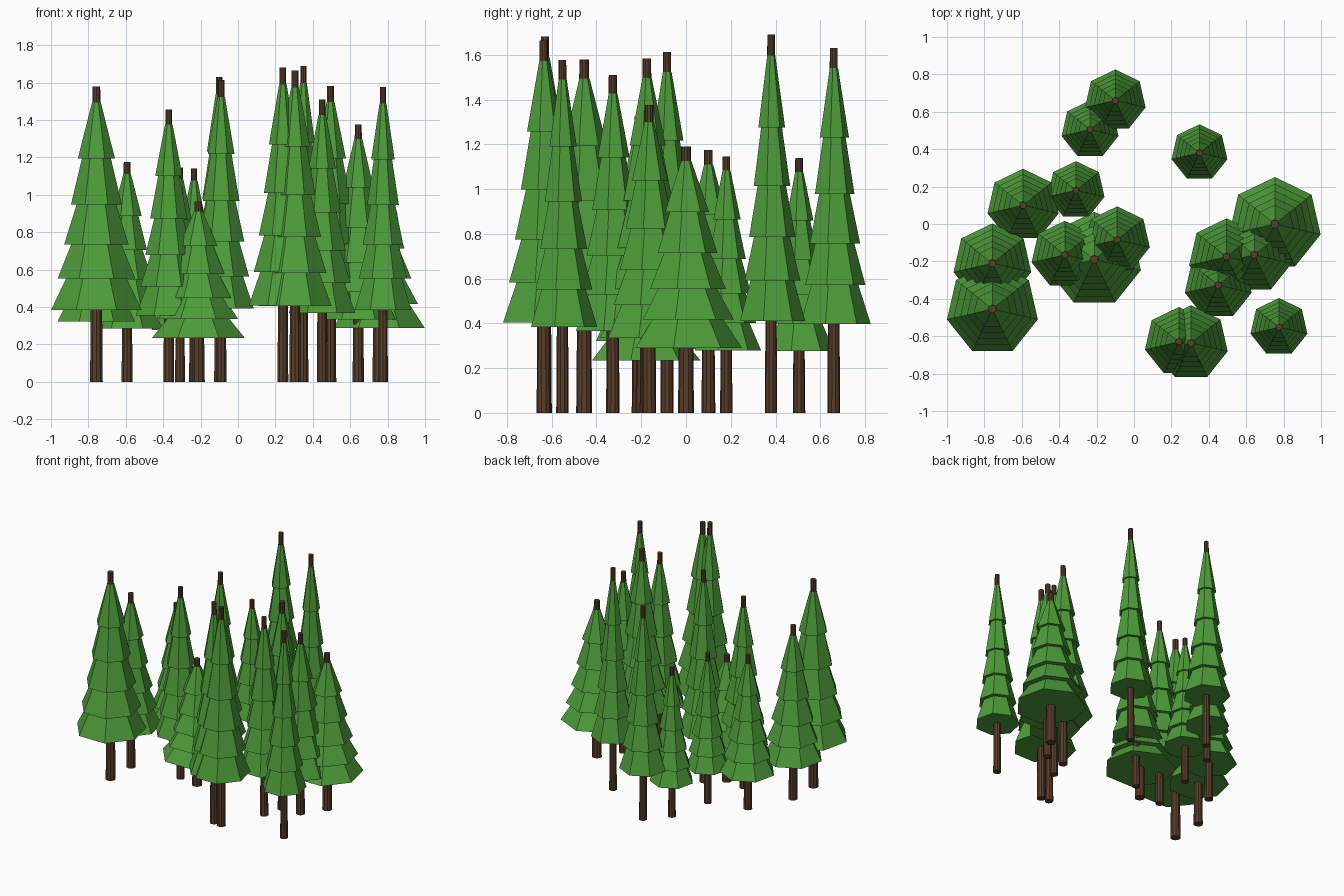
import bpy, math

if "Cube" in bpy.data.objects:
    bpy.data.objects.remove(bpy.data.objects["Cube"])

# x, y, height, foliage radius of every tree
TREES = [
    (-0.10, 0.66, 1.63, 0.166), (-0.235, 0.505, 1.14, 0.156), (0.35, 0.38, 1.69, 0.153),
    (-0.31, 0.18, 1.145, 0.156), (-0.593, 0.10, 1.175, 0.195), (-0.757, -0.21, 1.325, 0.213),
    (-0.757, -0.455, 1.58, 0.249), (-0.37, -0.165, 1.457, 0.182), (-0.09, -0.085, 1.613, 0.179),
    (-0.212, -0.19, 0.963, 0.255), (0.753, 0.0, 1.19, 0.251), (0.495, -0.175, 1.583, 0.205),
    (0.643, -0.165, 1.375, 0.205), (0.45, -0.327, 1.51, 0.183), (0.775, -0.552, 1.576, 0.156),
    (0.24, -0.63, 1.682, 0.186), (0.305, -0.636, 1.665, 0.201),
]

# Tiers from top to bottom: lower edge height and radius as fractions of the tree
TIERS = [(0.755, 0.41), (0.60, 0.56), (0.465, 0.71), (0.35, 0.855), (0.243, 1.0)]


def material(name, color):
    mat = bpy.data.materials.new(name)
    mat.diffuse_color = (*color, 1)
    mat.use_nodes = True
    mat.node_tree.nodes["Principled BSDF"].inputs["Base Color"].default_value = mat.diffuse_color
    return mat


GREEN = material("needle_green", (0.075, 0.335, 0.042))
BROWN = material("bark_brown", (0.098, 0.047, 0.022))


def lathe(name, rings, sides, location, mat):
    """Closed faceted solid through rings of (radius, z), listed bottom to top."""
    verts, faces = [], []
    for r, z in rings:
        for i in range(sides):
            a = 2 * math.pi * i / sides
            verts.append((-r * math.sin(a), r * math.cos(a), z))
    for k in range(len(rings) - 1):
        for i in range(sides):
            j = (i + 1) % sides
            faces.append((k * sides + i, k * sides + j,
                          (k + 1) * sides + j, (k + 1) * sides + i))
    faces.append(tuple(reversed(range(sides))))
    last = (len(rings) - 1) * sides
    faces.append(tuple(range(last, last + sides)))
    mesh = bpy.data.meshes.new(name)
    mesh.from_pydata(verts, [], faces)
    mesh.materials.append(mat)
    obj = bpy.data.objects.new(name, mesh)
    obj.location = location
    bpy.context.collection.objects.link(obj)
    return obj


for n, (x, y, height, radius) in enumerate(TREES, 1):
    # Tapered trunk that pokes out at the top
    trunk_r = 0.015 + 0.083 * radius
    lathe(f"trunk_{n:02d}", [(trunk_r, 0), (trunk_r * 0.6, height)], 10, (x, y, 0), BROWN)

    # Stacked seven-sided skirts, each overhanging the next one down
    rings = []
    top_r = trunk_r * 0.68
    top_z = 0.945
    for z, r in TIERS:
        rings += [(top_r, top_z * height), (r * radius, z * height)]
        top_r, top_z = r * radius * 0.78, z
    lathe(f"foliage_{n:02d}", rings[::-1], 7, (x, y, 0), GREEN)
